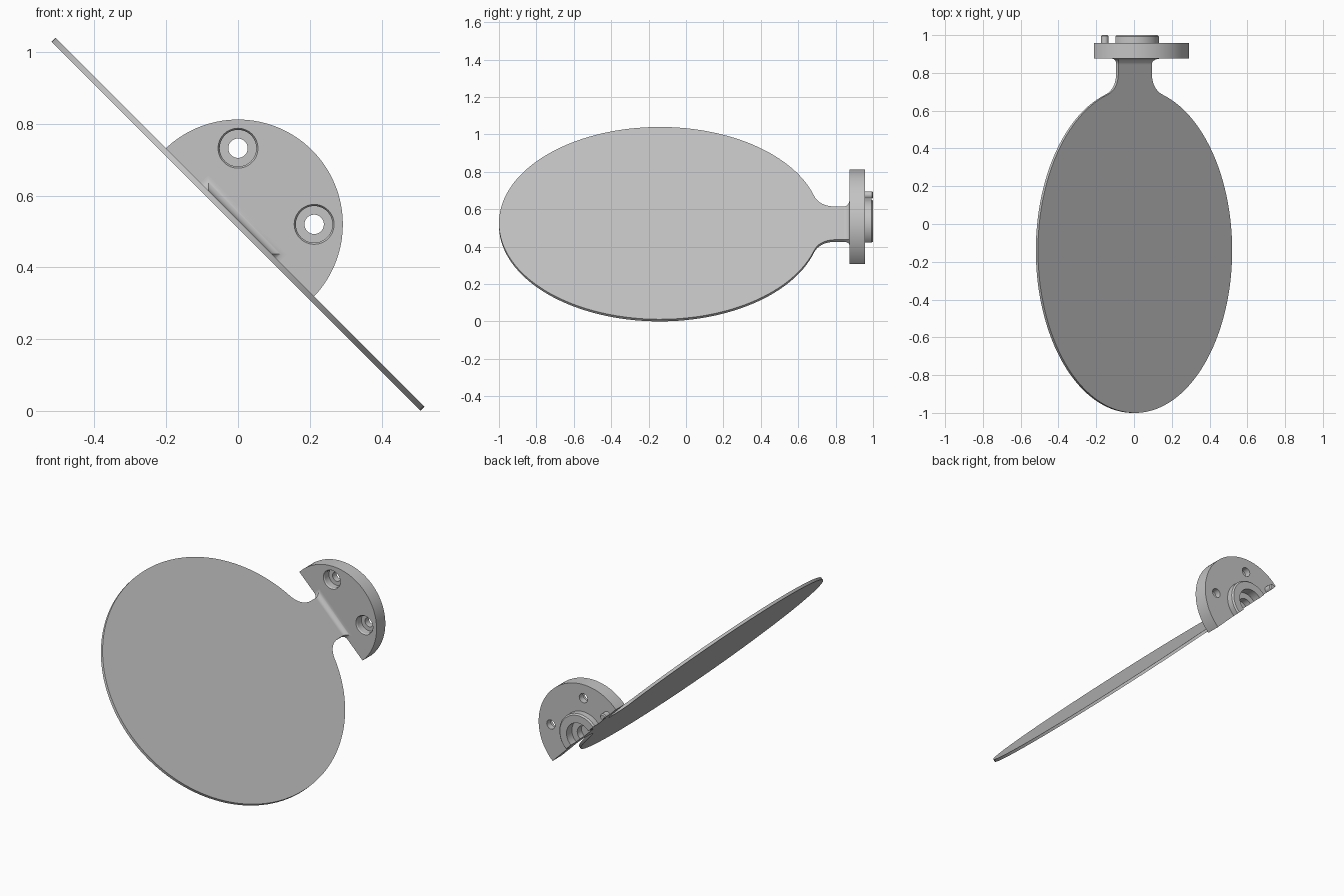
import bpy, bmesh, math
from mathutils import Matrix, Vector

if "Cube" in bpy.data.objects:
    bpy.data.objects.remove(bpy.data.objects["Cube"])

# Everything is drawn flat (plate in the xy plane), then tilted into place
TILT = Matrix.Translation((0, 0, 0.52)) @ Matrix.Rotation(math.radians(45), 4, 'Y')
HALF = 0.008                      # half the plate thickness
SEMI_X, SEMI_Y, MID_Y = 0.727, 0.86, -0.14
NECK, FLANGE_Y, FILLET = 0.125, 0.875, 0.03

grey = bpy.data.materials.new("satin_grey")
grey.use_nodes = True
grey.diffuse_color = (0.55, 0.55, 0.55, 1)
grey.node_tree.nodes["Principled BSDF"].inputs["Base Color"].default_value = grey.diffuse_color


def make(name, bm):
    bmesh.ops.recalc_face_normals(bm, faces=bm.faces)
    mesh = bpy.data.meshes.new(name)
    bm.to_mesh(mesh)
    bm.free()
    mesh.materials.append(grey)
    obj = bpy.data.objects.new(name, mesh)
    bpy.context.collection.objects.link(obj)
    return obj


def lathe(name, profile, x=0, z=0, steps=96):
    """Spin (radius, y) points about an axis parallel to y."""
    bm = bmesh.new()
    verts = [bm.verts.new((r, y, 0)) for r, y in profile]
    edges = [bm.edges.new(pair) for pair in zip(verts, verts[1:])]
    bmesh.ops.spin(bm, geom=verts + edges, cent=(0, 0, 0), axis=(0, 1, 0),
                   angle=math.tau, steps=steps)
    bmesh.ops.remove_doubles(bm, verts=bm.verts, dist=1e-5)
    bmesh.ops.translate(bm, verts=bm.verts, vec=(x, 0, z))
    return make(name, bm)


def cut(obj, cutter):
    cutter.hide_render = True
    mod = obj.modifiers.new("cut", 'BOOLEAN')
    mod.operation, mod.solver, mod.object = 'DIFFERENCE', 'EXACT', cutter
    bpy.context.view_layer.objects.active = obj
    bpy.ops.object.modifier_apply(modifier=mod.name)
    bpy.data.objects.remove(cutter)


def cut_below(obj):
    """Remove everything under the plate's lower face."""
    bm = bmesh.new()
    bmesh.ops.create_cube(bm, size=1)
    bmesh.ops.translate(bm, verts=bm.verts, vec=(0, FLANGE_Y, -0.5 - HALF))
    cut(obj, make("lower_cutter", bm))


# Oval plate blending into a straight neck
start = math.acos(0.21 / SEMI_X)
side = []
for i in range(65):
    a = -math.pi / 2 + (start + math.pi / 2) * i / 64
    side.append(Vector((SEMI_X * math.cos(a), MID_Y + SEMI_Y * math.sin(a))))
p0 = side[-1]
slope = SEMI_Y * math.cos(start) / (SEMI_X * math.sin(start))
p1 = Vector((NECK, p0.y + slope * (p0.x - NECK)))
p2 = p1 + Vector((0, (p1 - p0).length))
for i in range(1, 17):
    t = i / 16
    side.append(p0 * (1 - t) ** 2 + p1 * 2 * t * (1 - t) + p2 * t * t)
side.append(Vector((NECK, FLANGE_Y - FILLET)))
outline = side + [Vector((-p.x, p.y)) for p in reversed(side[1:])]

bm = bmesh.new()
base = bm.faces.new([bm.verts.new((p.x, p.y, -HALF)) for p in outline])
top = bmesh.ops.extrude_face_region(bm, geom=[base])["geom"]
bmesh.ops.translate(bm, verts=[v for v in top if isinstance(v, bmesh.types.BMVert)],
                    vec=(0, 0, 2 * HALF))
plate = make("oval_plate", bm)

# Neck root flaring outward and upward into the flange
bm = bmesh.new()
rings = []
for i in range(13):
    a = math.pi / 2 * i / 12
    y = FLANGE_Y - FILLET + FILLET * math.sin(a)
    grow = FILLET * (1 - math.cos(a))
    w, h = NECK + grow, HALF + grow
    rings.append([bm.verts.new(c) for c in
                  ((-w, y, -HALF), (w, y, -HALF), (w, y, h), (-w, y, h))])
for a, b in zip(rings, rings[1:]):
    for k in range(4):
        j = (k + 1) % 4
        bm.faces.new((a[k], a[j], b[j], b[k]))
bm.faces.new(rings[0])
bm.faces.new(rings[-1])
neck = make("neck_root", bm)

# Half-round flange with a stepped, bored hub on its back
flange = lathe("half_flange", [
    (0, FLANGE_Y), (0.292, FLANGE_Y), (0.292, 0.957), (0.132, 0.957), (0.132, 0.992),
    (0.124, 1.0), (0.08, 1.0), (0.08, 0.95), (0.045, 0.95), (0.045, 0.91), (0, 0.91)], steps=128)

# Two counterbored screw holes
for s in (-1, 1):
    cut(flange, lathe("screw_cutter", [
        (0, 0.87), (0.059, 0.87), (0.051, 0.882), (0.051, 0.92),
        (0.027, 0.92), (0.027, 0.98), (0, 0.98)], x=0.15 * s, z=0.15, steps=48))
cut_below(flange)

# Locating pin beside the hub
pin = lathe("locating_pin", [(0, 0.94), (0.02, 0.94), (0.02, 0.994), (0.014, 1.0), (0, 1.0)],
            x=-0.22, steps=32)
cut_below(pin)

# Tilt and shade
for obj in (plate, neck, flange, pin):
    obj.matrix_world = TILT
    bpy.ops.object.select_all(action='DESELECT')
    obj.select_set(True)
    bpy.context.view_layer.objects.active = obj
    bpy.ops.object.shade_smooth_by_angle(angle=math.radians(30))
